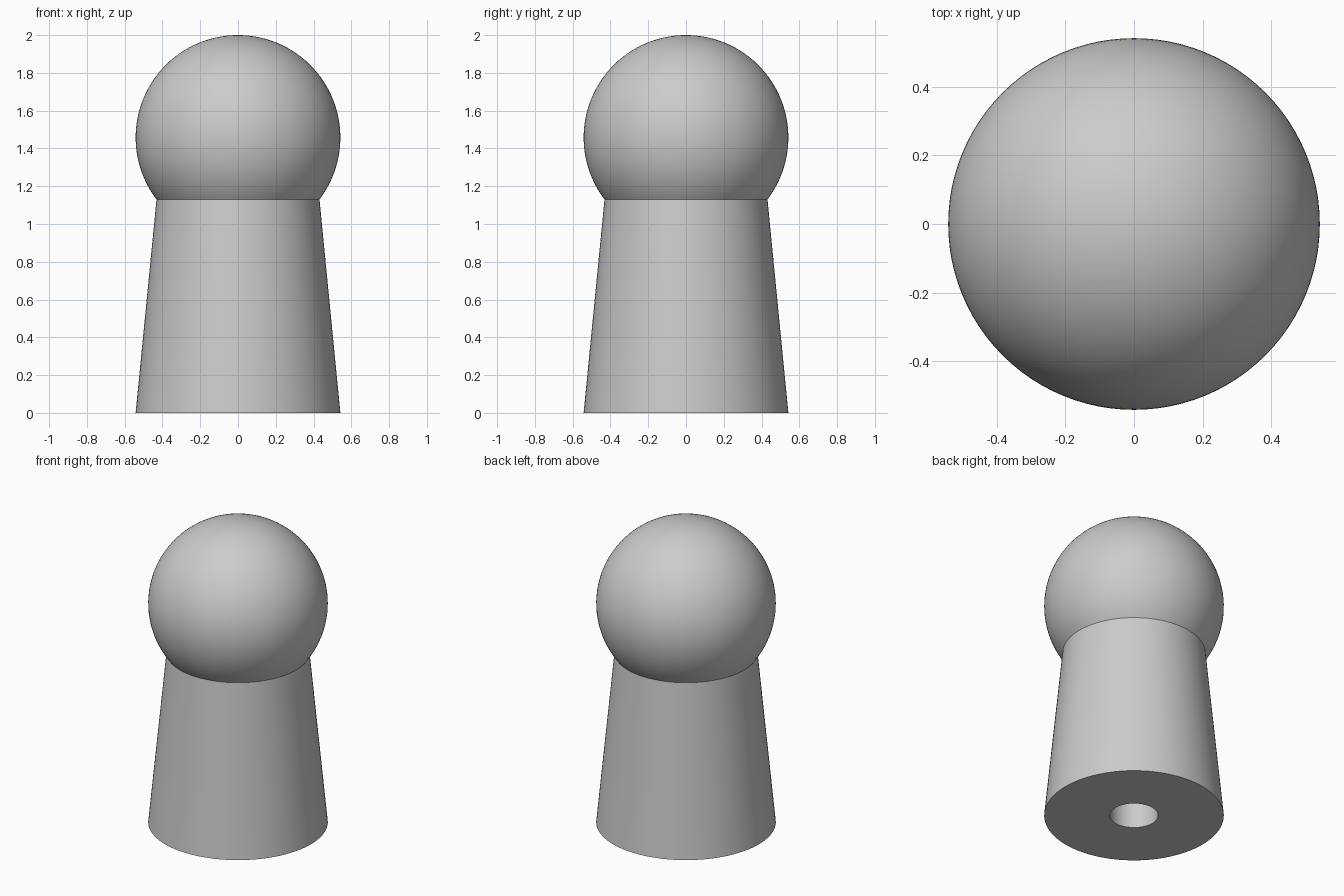
import bpy
import bmesh
import math

default = bpy.data.objects.get("Cube")
if default:
    bpy.data.objects.remove(default, do_unlink=True)

SEGMENTS = 96
RADIUS = 0.542           # head radius and foot radius
HEAD_Z = 2 - RADIUS      # head centre
NECK_Z = 1.13            # seam between body and head
NECK_R = math.sqrt(RADIUS ** 2 - (HEAD_Z - NECK_Z) ** 2)
BORE_R, BORE_TOP = 0.145, 0.75

grey = bpy.data.materials.new("light grey")
grey.use_nodes = True
colour = (0.6, 0.6, 0.6, 1)
grey.diffuse_color = colour
grey.node_tree.nodes["Principled BSDF"].inputs["Base Color"].default_value = colour


def lathe(name, profile):
    """Spin a (radius, height) profile around the z axis."""
    bm = bmesh.new()
    verts = [bm.verts.new((r, 0, z)) for r, z in profile]
    edges = [bm.edges.new(pair) for pair in zip(verts, verts[1:])]
    bmesh.ops.spin(bm, geom=verts + edges, cent=(0, 0, 0), axis=(0, 0, 1),
                   angle=2 * math.pi, steps=SEGMENTS, use_duplicate=False)
    bmesh.ops.remove_doubles(bm, verts=bm.verts[:], dist=0.0001)
    bmesh.ops.recalc_face_normals(bm, faces=bm.faces[:])
    mesh = bpy.data.meshes.new(name)
    bm.to_mesh(mesh)
    bm.free()
    mesh.materials.append(grey)
    obj = bpy.data.objects.new(name, mesh)
    bpy.context.collection.objects.link(obj)
    bpy.ops.object.select_all(action="DESELECT")
    obj.select_set(True)
    bpy.context.view_layer.objects.active = obj
    bpy.ops.object.shade_smooth_by_angle(angle=math.radians(30))
    return obj


# Tapered body with a blind hole in its underside, closed at the neck
lathe("body", [(0, BORE_TOP), (BORE_R, BORE_TOP), (BORE_R, 0),
               (RADIUS, 0), (NECK_R, NECK_Z), (0, NECK_Z)])

# Round head, cut flat where it sits on the neck
start = math.asin((NECK_Z - HEAD_Z) / RADIUS)
RINGS = 40
angles = [start + (math.pi / 2 - start) * i / RINGS for i in range(RINGS + 1)]
arc = [(RADIUS * math.cos(a), HEAD_Z + RADIUS * math.sin(a)) for a in angles]
lathe("head", [(0, NECK_Z)] + arc)
